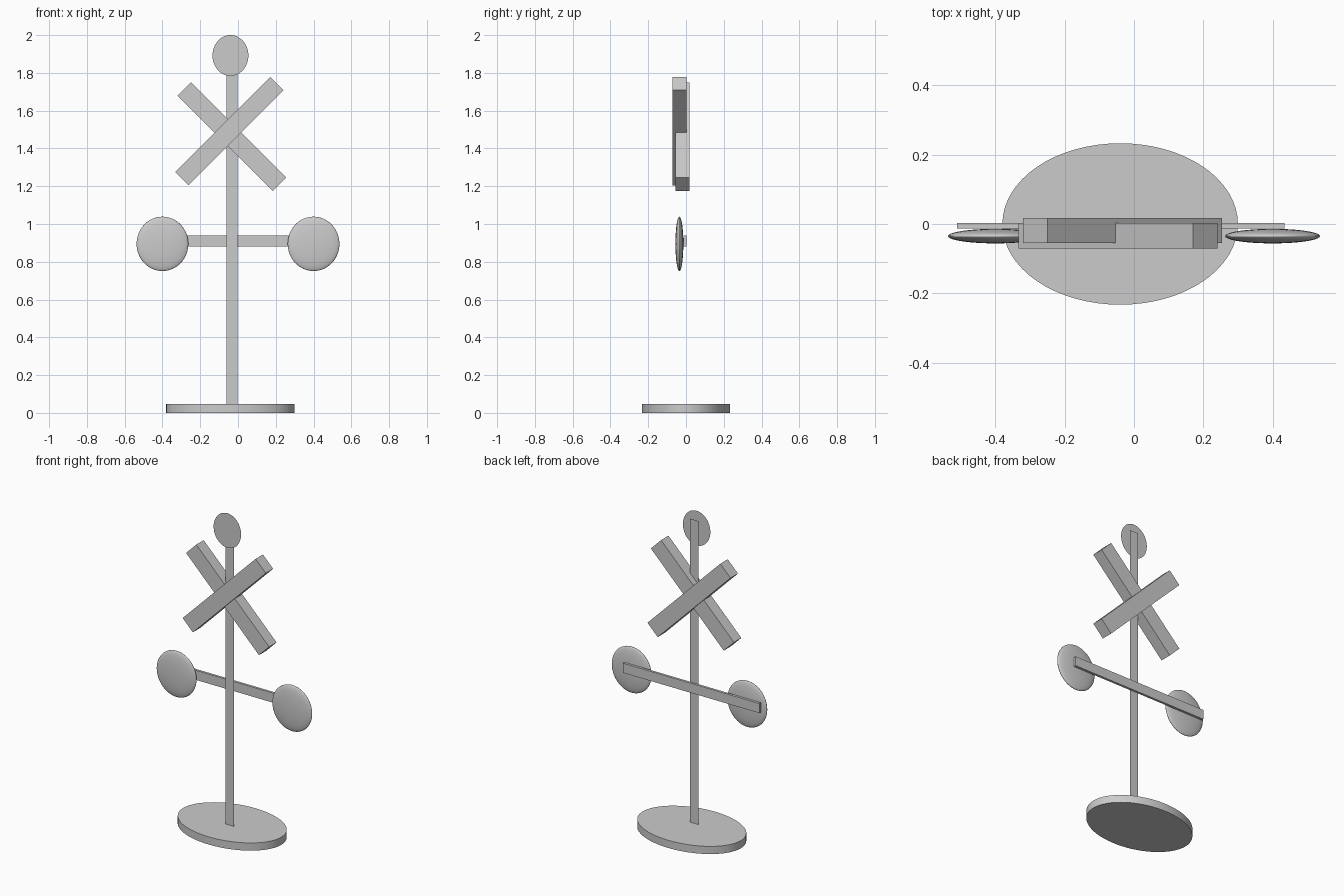
import bpy
import math

cube = bpy.data.objects.get("Cube")
if cube:
    bpy.data.objects.remove(cube, do_unlink=True)

grey = bpy.data.materials.new("light_grey")
grey.use_nodes = True
grey.diffuse_color = (0.6, 0.6, 0.6, 1)
grey.node_tree.nodes["Principled BSDF"].inputs["Base Color"].default_value = (0.6, 0.6, 0.6, 1)


def finish(name, scale, rotation=(0, 0, 0), smooth=False):
    """Name, size, turn and colour the newly added primitive."""
    obj = bpy.context.object
    obj.name = name
    obj.scale = scale
    obj.rotation_euler = rotation
    obj.data.materials.append(grey)
    bpy.ops.object.transform_apply(location=False, rotation=True, scale=True)
    if smooth:
        bpy.ops.object.shade_smooth_by_angle(angle=math.radians(40))
    return obj


def box(name, centre, size, tilt=0):
    bpy.ops.mesh.primitive_cube_add(size=1, location=centre)
    return finish(name, size, (0, tilt, 0))


# Oval foot plate
bpy.ops.mesh.primitive_cylinder_add(vertices=64, radius=1, depth=1, location=(-0.04, 0, 0.024))
finish("base", (0.34, 0.233, 0.048), smooth=True)

# Flat upright post, a single sheet facing the front
bpy.ops.mesh.primitive_plane_add(size=1, location=(-0.031, -0.037, 0.99))
finish("post", (0.058, 1.91, 1), (math.pi / 2, 0, 0))

# Flat oval sign at the top
bpy.ops.mesh.primitive_circle_add(vertices=64, radius=1, fill_type='NGON', location=(-0.04, -0.048, 1.892))
finish("top_disc", (0.095, 0.108, 1), (math.pi / 2, 0, 0))

# Crossed boards
box("front_cross_board", (-0.046, -0.034, 1.492), (0.713, 0.073, 0.1), -math.pi / 4)
box("back_cross_board", (-0.033, -0.019, 1.463), (0.713, 0.073, 0.1), math.pi / 4)

# Arm behind the post, carrying the lights
box("light_arm", (-0.038, -0.005, 0.91), (0.945, 0.015, 0.06))

# Flattened round lights
for side, x in (("left", 0.4), ("right", -0.4)):
    bpy.ops.mesh.primitive_uv_sphere_add(segments=48, ring_count=24, radius=1, location=(x, -0.035, 0.895))
    finish(side + "_light", (0.137, 0.021, 0.144), smooth=True)
